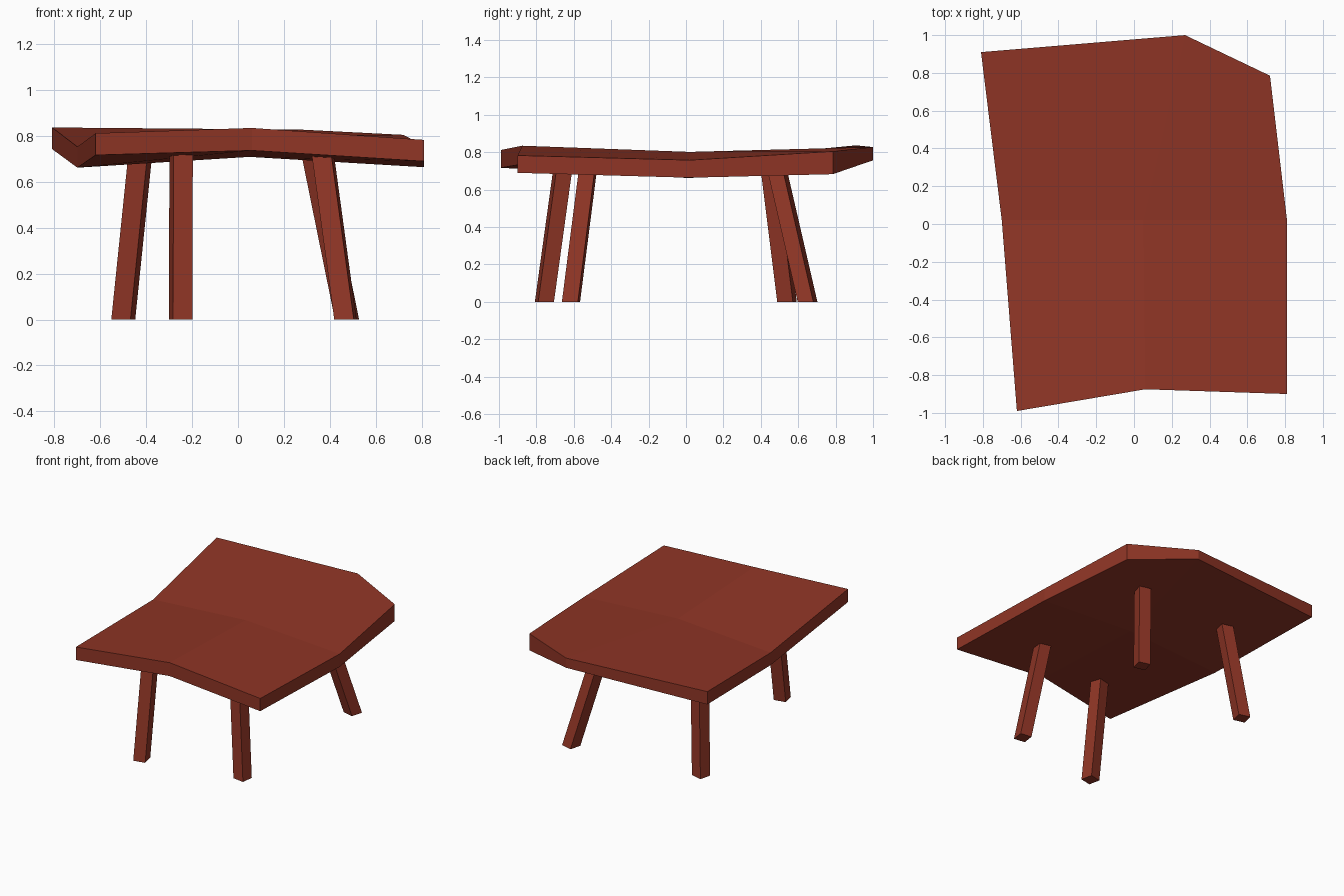
import bpy, bmesh, math
from mathutils import Vector

if "Cube" in bpy.data.objects:
    bpy.data.objects.remove(bpy.data.objects["Cube"])

red = bpy.data.materials.new("red brown wood")
red.diffuse_color = (0.28, 0.036, 0.019, 1)
red.use_nodes = True
red.node_tree.nodes["Principled BSDF"].inputs["Base Color"].default_value = red.diffuse_color


def make_object(name, bm):
    bmesh.ops.recalc_face_normals(bm, faces=bm.faces[:])
    mesh = bpy.data.meshes.new(name)
    bm.to_mesh(mesh)
    bm.free()
    mesh.materials.append(red)
    ob = bpy.data.objects.new(name, mesh)
    bpy.context.collection.objects.link(ob)
    return ob


# Warped table top: 3x3 grid of (x, y, bottom z, top z), front row first
grid = [
    (-0.62, -0.99, 0.717, 0.812), (0.06, -0.875, 0.737, 0.835), (0.81, -0.90, 0.69, 0.783),
    (-0.70, 0.02, 0.662, 0.753), (0.05, 0.02, 0.709, 0.802), (0.81, 0.02, 0.664, 0.758),
    (-0.81, 0.91, 0.743, 0.837), (0.27, 1.0, 0.757, 0.828), (0.72, 0.785, 0.683, 0.805),
]
bm = bmesh.new()
low = [bm.verts.new((x, y, b)) for x, y, b, t in grid]
high = [bm.verts.new((x, y, t)) for x, y, b, t in grid]
for i in (0, 1, 3, 4):
    quad = (i, i + 1, i + 4, i + 3)
    bm.faces.new([high[k] for k in quad])
    bm.faces.new([low[k] for k in reversed(quad)])
rim = [0, 1, 2, 5, 8, 7, 6, 3]
for a, b in zip(rim, rim[1:] + rim[:1]):
    bm.faces.new((low[a], low[b], high[b], high[a]))
make_object("table_top", bm)


# Splayed square legs, leaning from foot to a point at z = 0.68
def leg(name, foot, top, degrees, side=0.086):
    bm = bmesh.new()
    rings = []
    f, t = Vector(foot), Vector(top)
    for z in (0.0, 0.72):
        c = f.lerp(t, z / 0.68)
        ring = []
        for k in range(4):
            a = math.radians(degrees + 45 + 90 * k)
            r = side / math.sqrt(2)
            ring.append(bm.verts.new((c.x + r * math.cos(a), c.y + r * math.sin(a), z)))
        rings.append(ring)
    bm.faces.new(rings[0])
    bm.faces.new(rings[1])
    for k in range(4):
        n = (k + 1) % 4
        bm.faces.new((rings[0][k], rings[0][n], rings[1][n], rings[1][k]))
    make_object(name, bm)


leg("front_left_leg", (-0.25, -0.757), (-0.248, -0.663), 12)
leg("front_right_leg", (0.468, -0.615), (0.375, -0.528), -8)
leg("back_left_leg", (-0.50, 0.54), (-0.43, 0.455), -14)
leg("back_right_leg", (0.475, 0.65), (0.337, 0.493), -15)
